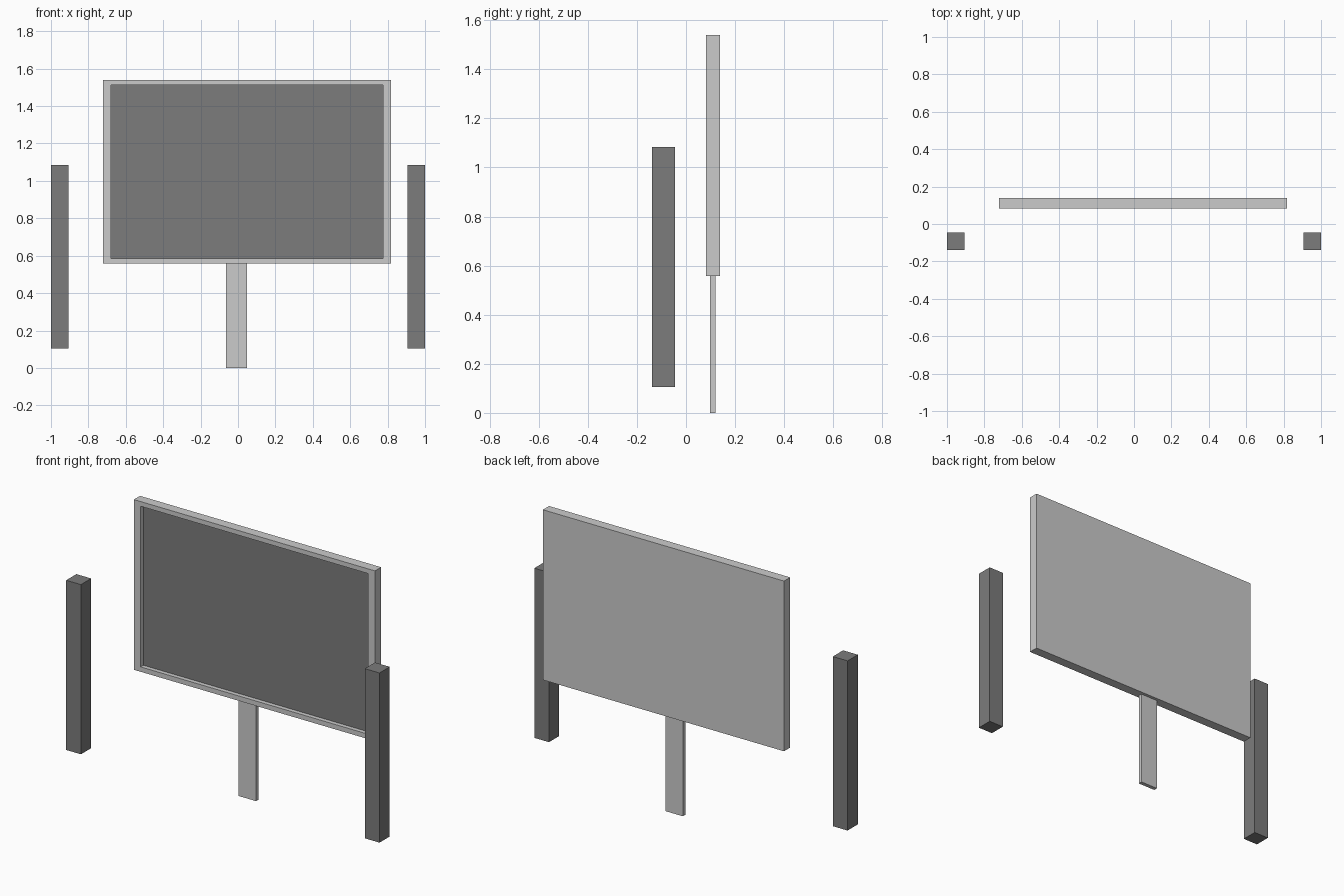
import bpy, bmesh
from mathutils import Vector

if "Cube" in bpy.data.objects:
    bpy.data.objects.remove(bpy.data.objects["Cube"])

dark = bpy.data.materials.new("dark_grey")
dark.diffuse_color = (0.2, 0.2, 0.2, 1)
dark.use_nodes = True
dark.node_tree.nodes["Principled BSDF"].inputs["Base Color"].default_value = dark.diffuse_color


def box(name, lo, hi, mat=None):
    """Axis-aligned box from its low and high corners."""
    lo, hi = Vector(lo), Vector(hi)
    bm = bmesh.new()
    bmesh.ops.create_cube(bm, size=1)
    bmesh.ops.scale(bm, vec=hi - lo, verts=bm.verts)
    bmesh.ops.translate(bm, vec=(lo + hi) / 2, verts=bm.verts)
    mesh = bpy.data.meshes.new(name)
    bm.to_mesh(mesh)
    bm.free()
    ob = bpy.data.objects.new(name, mesh)
    bpy.context.collection.objects.link(ob)
    if mat:
        mesh.materials.append(mat)
    return ob


# Television housing: front face inset, then pushed back; recess floor is the screen
tv = box("television", (-0.722, 0.082, 0.558), (0.817, 0.138, 1.54))
tv.data.materials.append(None)
tv.data.materials.append(dark)
bm = bmesh.new()
bm.from_mesh(tv.data)
bm.normal_update()
front = min(bm.faces, key=lambda f: f.calc_center_median().y)
bmesh.ops.inset_region(bm, faces=[front], thickness=0.01)
floor = bmesh.ops.extrude_discrete_faces(bm, faces=[front])["faces"][0]
# Border is wider at the sides than at top and bottom
inner = {v for e in floor.edges for f in e.link_faces for v in f.verts}
for v in inner:
    v.co.x = -0.679 if v.co.x < 0 else 0.774
    v.co.z = 0.586 if v.co.z < 1 else 1.513
for v in floor.verts:
    v.co.y += 0.025
floor.material_index = 1
bm.to_mesh(tv.data)
bm.free()

# Flat stand post
box("stand_post", (-0.064, 0.097, 0), (0.047, 0.12, 0.558))

# Pair of tower speakers
for side, x in (("left", -1.0), ("right", 0.906)):
    box(side + "_speaker", (x, -0.138, 0.105), (x + 0.094, -0.045, 1.084), dark)
